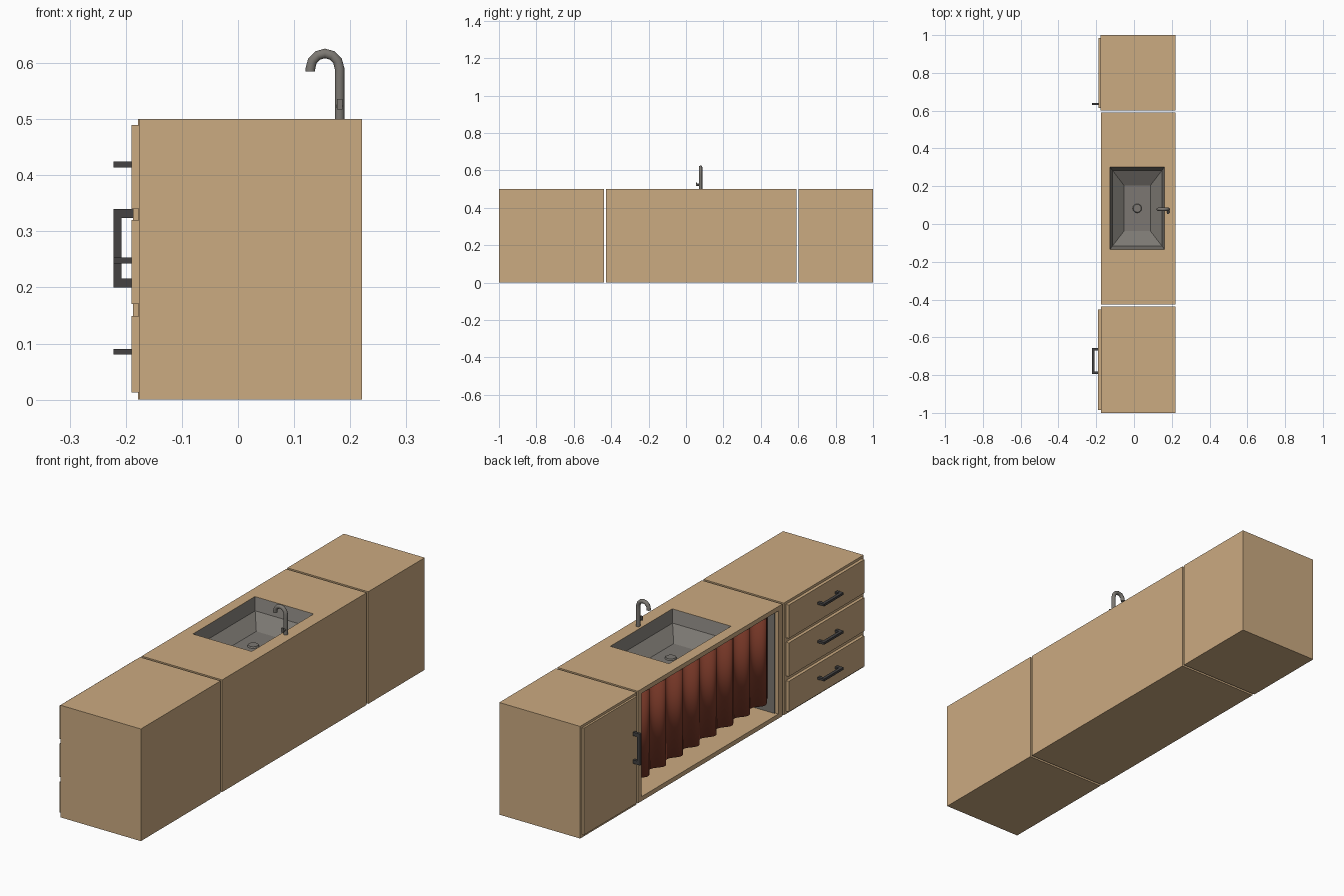
import bpy, bmesh, math
from mathutils import Vector

if "Cube" in bpy.data.objects:
    bpy.data.objects.remove(bpy.data.objects["Cube"])


def material(name, rgb):
    m = bpy.data.materials.new(name)
    m.diffuse_color = (*rgb, 1)
    m.use_nodes = True
    m.node_tree.nodes["Principled BSDF"].inputs["Base Color"].default_value = m.diffuse_color
    return m


WOOD = material("light wood", (0.60, 0.405, 0.22))
STEEL = material("grey steel", (0.20, 0.187, 0.168))
DARK = material("dark handle metal", (0.058, 0.055, 0.055))
CLOTH = material("red brown cloth", (0.20, 0.042, 0.022))


def finish(bm, name, mat):
    bmesh.ops.recalc_face_normals(bm, faces=bm.faces)
    me = bpy.data.meshes.new(name)
    bm.to_mesh(me)
    bm.free()
    me.materials.append(mat)
    ob = bpy.data.objects.new(name, me)
    bpy.context.collection.objects.link(ob)
    return ob


def add_box(bm, x, y, z):
    vs = bmesh.ops.create_cube(bm, size=1)["verts"]
    for v in vs:
        v.co = Vector([(r[0] + r[1]) / 2 + c * (r[1] - r[0]) for r, c in zip((x, y, z), v.co)])


def box(name, mat, x, y, z):
    bm = bmesh.new()
    add_box(bm, x, y, z)
    return finish(bm, name, mat)


def tube(name, mat, pts, r, sides=10):
    # sweep a round section along a path lying in a vertical plane
    bm = bmesh.new()
    pts = [Vector(p) for p in pts]
    side = (pts[1] - pts[0]).cross(pts[-1] - pts[0])
    side = side.normalized() if side.length > 1e-6 else Vector((1, 0, 0))
    rings = []
    for i, p in enumerate(pts):
        t = (pts[min(i + 1, len(pts) - 1)] - pts[max(i - 1, 0)]).normalized()
        n = t.cross(side)
        rings.append([bm.verts.new(p + r * (math.cos(a) * side + math.sin(a) * n))
                      for a in (2 * math.pi * k / sides for k in range(sides))])
    for a, b in zip(rings, rings[1:]):
        for k in range(sides):
            j = (k + 1) % sides
            bm.faces.new((a[k], a[j], b[j], b[k]))
    bm.faces.new(rings[0])
    bm.faces.new(rings[-1])
    return finish(bm, name, mat)


def smooth(ob, angle=50):
    bpy.ops.object.select_all(action="DESELECT")
    ob.select_set(True)
    bpy.context.view_layer.objects.active = ob
    bpy.ops.object.shade_smooth_by_angle(angle=math.radians(angle))


def cut(target, cutter):
    cutter.hide_render = True
    cutter.hide_set(True)
    m = target.modifiers.new("cut", "BOOLEAN")
    m.operation, m.solver, m.object = "DIFFERENCE", "EXACT", cutter


# Drawer cabinet with three drawers and horizontal handles
BACK = 0.221
box("drawer_cabinet", WOOD, (-0.176, BACK), (-1, -0.438), (0, 0.5))
for i, (z0, z1, hz) in enumerate([(0.013, 0.149, 0.085), (0.17, 0.32, 0.248), (0.34, 0.489, 0.419)]):
    box(f"drawer_front_{i}", WOOD, (-0.19, -0.174), (-0.985, -0.453), (z0, z1))
    bm = bmesh.new()
    z = (hz - 0.005, hz + 0.005)
    add_box(bm, (-0.222, -0.208), (-0.794, -0.656), z)
    for y in (-0.794, -0.670):
        add_box(bm, (-0.210, -0.188), (y, y + 0.014), z)
    finish(bm, f"drawer_handle_{i}", DARK)

# Door cabinet with vertical handle
box("door_cabinet", WOOD, (-0.178, BACK), (0.602, 1), (0, 0.5))
box("door", WOOD, (-0.187, -0.176), (0.614, 0.986), (0.013, 0.489))
bm = bmesh.new()
add_box(bm, (-0.222, -0.208), (0.629, 0.641), (0.2, 0.34))
for z in (0.2, 0.324):
    add_box(bm, (-0.210, -0.185), (0.629, 0.641), (z, z + 0.016))
finish(bm, "door_handle", DARK)

# Open sink cabinet: hollow box with a hole in the top
SX, SY = (-0.128, 0.162), (-0.135, 0.302)
body = box("sink_cabinet", WOOD, (-0.176, BACK), (-0.427, 0.591), (0, 0.5))
cut(body, box("inside_cutter", WOOD, (-0.3, 0.2), (-0.400, 0.564), (0.02, 0.48)))
cut(body, box("sink_cutter", WOOD, SX, SY, (0.45, 0.55)))
box("inner_side_plate", STEEL, (-0.16, 0.19), (-0.402, -0.395), (0.02, 0.48))

# Sink basin: nested rectangles (inset, height), steep rim then sloping to the floor
bm = bmesh.new()
rings = []
for d, z in [(0, 0.499), (0.014, 0.447), (0.075, 0.402)]:
    x0, x1, y0, y1 = SX[0] + d, SX[1] - d, SY[0] + d * 1.3, SY[1] - d * 1.3
    rings.append([bm.verts.new(c) for c in ((x0, y0, z), (x1, y0, z), (x1, y1, z), (x0, y1, z))])
for a, b in zip(rings, rings[1:]):
    for k in range(4):
        j = (k + 1) % 4
        bm.faces.new((a[k], a[j], b[j], b[k]))
bm.faces.new(rings[-1])
basin = finish(bm, "sink_basin", STEEL)
basin.data.flip_normals()
m = basin.modifiers.new("thickness", "SOLIDIFY")
m.thickness = 0.002

# Drain ring
bm = bmesh.new()
bmesh.ops.create_cone(bm, cap_ends=True, segments=20, radius1=0.024, radius2=0.021, depth=0.006)
bmesh.ops.translate(bm, verts=bm.verts, vec=(0.017, 0.083, 0.405))
finish(bm, "drain", STEEL)

# Tap: upright swan neck plus small side lever
TY = 0.078
arc = [(0.155 + 0.026 * math.cos(a), TY, 0.590 + 0.027 * math.sin(a))
       for a in (math.radians(d) for d in range(0, 181, 30))]
smooth(tube("tap_spout", STEEL, [(0.181, TY, 0.498), (0.181, TY, 0.575)] + arc + [(0.129, TY, 0.585)], 0.009))
tube("tap_lever_stub", STEEL, [(0.181, TY, 0.523), (0.181, 0.058, 0.523)], 0.006)
box("tap_lever", STEEL, (0.176, 0.186), (0.053, 0.059), (0.517, 0.536))

# Pleated curtain hung in the opening
bm = bmesh.new()
N, PLEATS = 96, 8
for i in range(N + 1):
    t = i / N
    x = -0.150 + 0.016 * math.cos(2 * math.pi * PLEATS * t)
    y = 0.562 - t * 0.945
    top, low = bm.verts.new((x, y, 0.478)), bm.verts.new((x, y, 0.085))
    if i:
        bm.faces.new((prev[0], top, low, prev[1]))
    prev = (top, low)
curtain = finish(bm, "curtain", CLOTH)
smooth(curtain)
curtain.modifiers.new("thickness", "SOLIDIFY").thickness = 0.003
